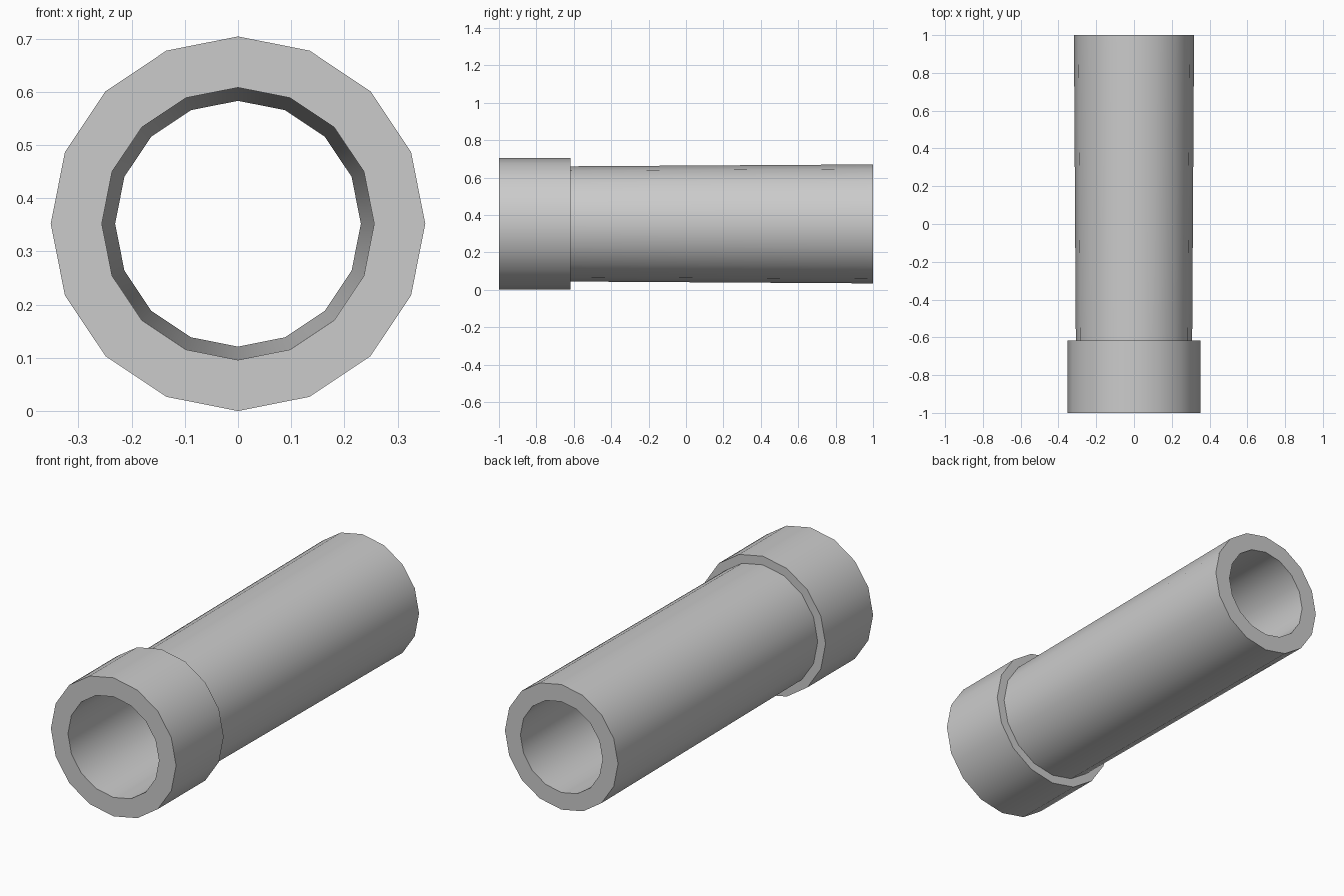
import bpy
import bmesh
from math import sin, cos, tau, radians

SIDES = 16
CENTRE_Z = 0.352

cube = bpy.data.objects.get("Cube")
if cube:
    bpy.data.objects.remove(cube, do_unlink=True)

# Single flat grey
grey = bpy.data.materials.new("plain_grey")
grey.use_nodes = True
colour = (0.6, 0.6, 0.6, 1)
grey.diffuse_color = colour
grey.node_tree.nodes["Principled BSDF"].inputs["Base Color"].default_value = colour


def lathe(name, profile):
    """Revolve a closed (radius, y) profile around the lengthwise axis."""
    bm = bmesh.new()
    rings = []
    for radius, y in profile:
        rings.append([bm.verts.new((radius * sin(tau * i / SIDES), y,
                                    CENTRE_Z + radius * cos(tau * i / SIDES)))
                      for i in range(SIDES)])
    for a, b in zip(rings, rings[1:] + rings[:1]):
        for i in range(SIDES):
            j = (i + 1) % SIDES
            bm.faces.new((a[i], a[j], b[j], b[i]))
    bmesh.ops.recalc_face_normals(bm, faces=bm.faces)
    mesh = bpy.data.meshes.new(name)
    bm.to_mesh(mesh)
    bm.free()
    mesh.materials.append(grey)
    obj = bpy.data.objects.new(name, mesh)
    bpy.context.collection.objects.link(obj)
    bpy.ops.object.select_all(action='DESELECT')
    obj.select_set(True)
    bpy.context.view_layer.objects.active = obj
    bpy.ops.object.shade_smooth_by_angle(angle=radians(30))
    return obj


# Hollow pipe: wide collar in front, slightly flaring barrel, tapering bore
lathe("collared_pipe", [
    (0.352, -1.0),    # collar front rim
    (0.352, -0.618),  # collar back rim
    (0.308, -0.618),  # barrel start
    (0.318, 1.0),     # barrel end
    (0.231, 1.0),     # bore at the back
    (0.256, -1.0),    # bore at the front
])
